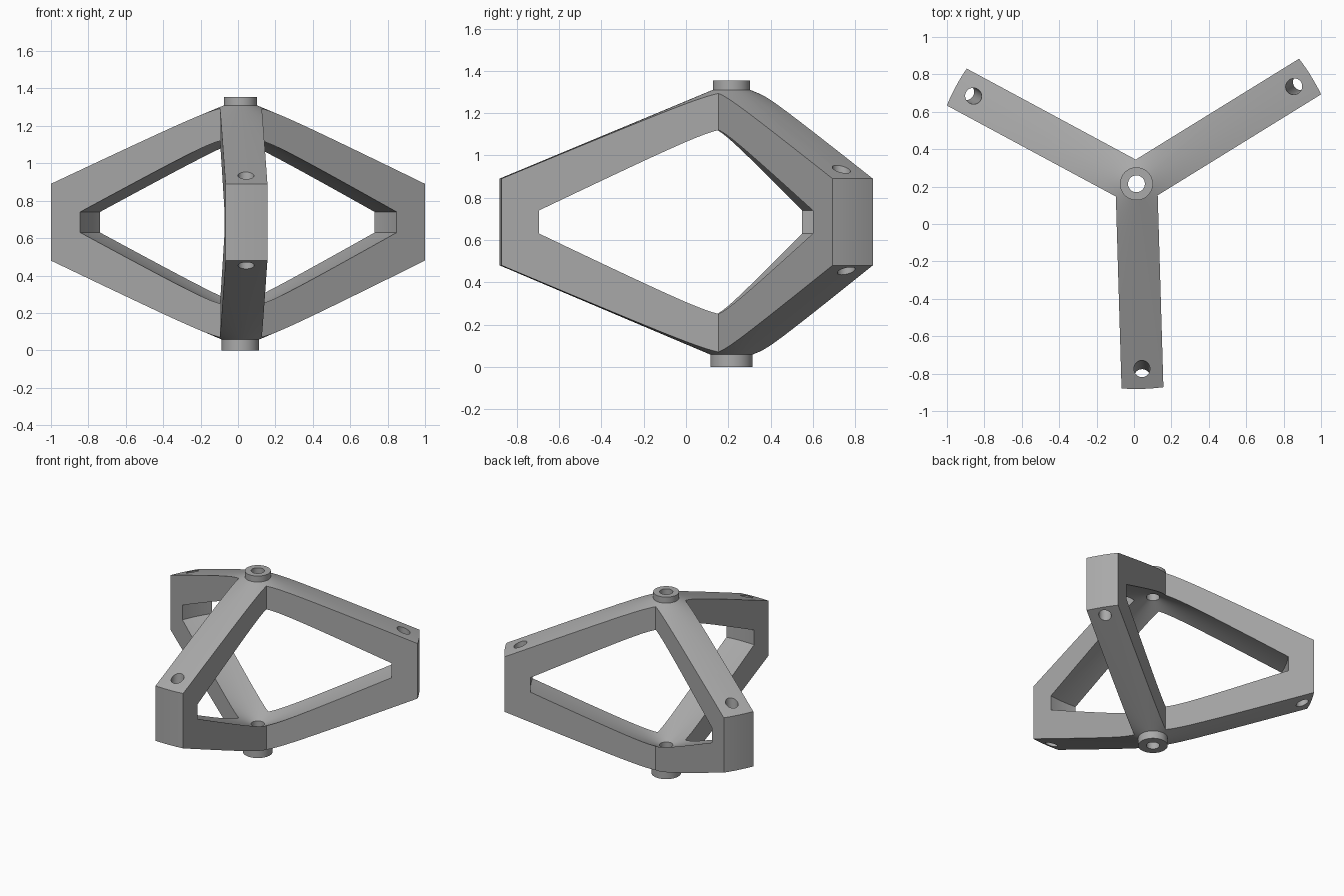
import bpy, bmesh, math
from mathutils import Vector

old = bpy.data.objects.get("Cube")
if old:
    bpy.data.objects.remove(old, do_unlink=True)

AXIS = Vector((0.013, 0.215, 0))      # hub axis
ANGLES = [math.radians(a) for a in (-88.3, 31.7, 151.7)]
HALF_WIDTH = 0.112
REACH = 1.097

grey = bpy.data.materials.new("plain grey")
grey.use_nodes = True
color = (0.4, 0.4, 0.4, 1)
grey.diffuse_color = color
grey.node_tree.nodes["Principled BSDF"].inputs["Base Color"].default_value = color


def finish(name, bm):
    bmesh.ops.recalc_face_normals(bm, faces=bm.faces)
    mesh = bpy.data.meshes.new(name)
    bm.to_mesh(mesh)
    bm.free()
    mesh.materials.append(grey)
    obj = bpy.data.objects.new(name, mesh)
    bpy.context.collection.objects.link(obj)
    return obj


def revolve(name, profile, steps):
    """Spin a closed (radius, height) loop around the hub axis."""
    bm = bmesh.new()
    rings = []
    for i in range(steps):
        a = math.tau * i / steps
        rings.append([bm.verts.new(AXIS + Vector((r * math.cos(a), r * math.sin(a), z)))
                      for r, z in profile])
    n = len(profile)
    for i in range(steps):
        here, there = rings[i], rings[(i + 1) % steps]
        for j in range(n):
            k = (j + 1) % n
            bm.faces.new((here[j], there[j], there[k], here[k]))
    return finish(name, bm)


def three_arm_prism(name):
    """Tall Y-shaped block that trims the spun shell into arms."""
    bm = bmesh.new()
    outline = []
    for a in ANGLES:
        out = Vector((math.cos(a), math.sin(a), 0))
        side = Vector((-out.y, out.x, 0))
        outline += [AXIS + out * 1.4 - side * HALF_WIDTH,
                    AXIS + out * 1.4 + side * HALF_WIDTH]
        mid = a + math.pi / 3
        corner = HALF_WIDTH / math.sin(math.pi / 3)
        outline.append(AXIS + Vector((math.cos(mid), math.sin(mid), 0)) * corner)
    face = bm.faces.new([bm.verts.new(p - Vector((0, 0, 0.5))) for p in outline])
    top = bmesh.ops.extrude_face_region(bm, geom=[face])["geom"]
    bmesh.ops.translate(bm, vec=(0, 0, 2.5),
                        verts=[v for v in top if isinstance(v, bmesh.types.BMVert)])
    return finish(name, bm)


def tilted_bore(name, angle):
    """Slanted cylinder through the outer end of one arm."""
    out = Vector((math.cos(angle), math.sin(angle), 0))
    high = AXIS + out * 0.99 + Vector((0, 0, 0.93))
    low = AXIS + out * 1.033 + Vector((0, 0, 0.455))
    way = high - low
    bpy.ops.mesh.primitive_cylinder_add(vertices=32, radius=0.043,
                                        depth=way.length + 0.3,
                                        location=(high + low) / 2)
    obj = bpy.context.object
    obj.name = name
    obj.rotation_euler = way.to_track_quat('Z', 'Y').to_euler()
    obj.data.materials.append(grey)
    return obj


def boolean(target, cutter, operation):
    mod = target.modifiers.new(operation.lower(), 'BOOLEAN')
    mod.operation, mod.solver, mod.object = operation, 'EXACT', cutter
    bpy.context.view_layer.objects.active = target
    bpy.ops.object.modifier_apply(modifier=mod.name)
    bpy.data.objects.remove(cutter, do_unlink=True)


# Shell section: collars, sloping outer skin, bore and inner opening
section = [(0.045, 1.355), (0.088, 1.355), (0.088, 1.31), (REACH, 0.89),
           (REACH, 0.48), (0.1, 0.058), (0.1, 0), (0.045, 0),
           (0.045, 0.21), (0.92, 0.63), (0.92, 0.74), (0.045, 1.16)]
frame = revolve("three_arm_frame", section, 144)

# Trim to three arms, then drill the arm ends
boolean(frame, three_arm_prism("arm_trim"), 'INTERSECT')
for i, a in enumerate(ANGLES):
    boolean(frame, tilted_bore(f"arm_bore_{i + 1}", a), 'DIFFERENCE')

# Smooth the round skins, keep the cut edges crisp
bpy.ops.object.select_all(action='DESELECT')
frame.select_set(True)
bpy.context.view_layer.objects.active = frame
bpy.ops.object.shade_smooth_by_angle(angle=math.radians(20))
